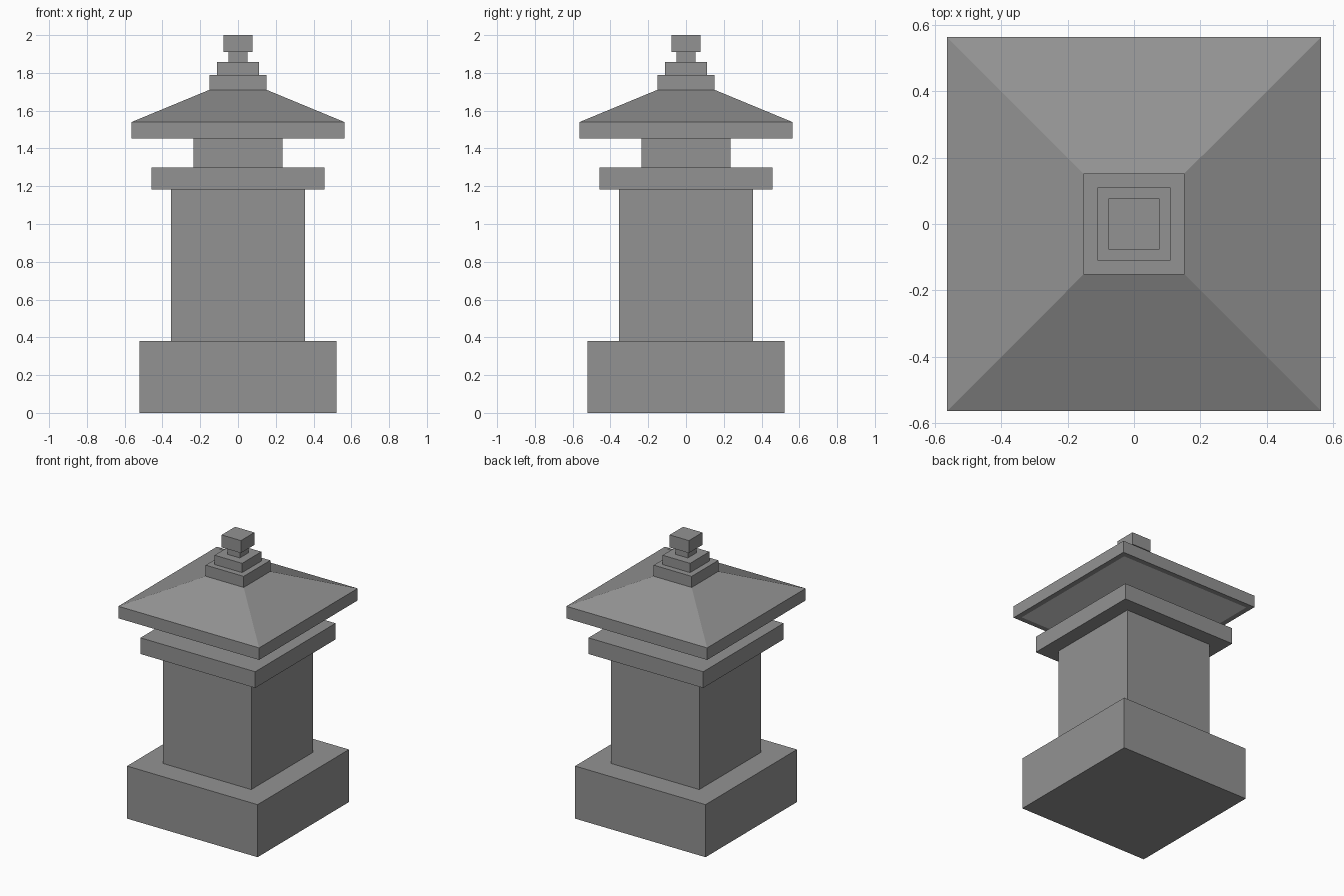
import bpy
import bmesh

cube = bpy.data.objects.get("Cube")
if cube:
    bpy.data.objects.remove(cube, do_unlink=True)


def make_material(name, value):
    mat = bpy.data.materials.new(name)
    mat.use_nodes = True
    colour = (value, value, value, 1.0)
    mat.diffuse_color = colour
    shader = mat.node_tree.nodes["Principled BSDF"]
    shader.inputs["Base Color"].default_value = colour
    shader.inputs["Roughness"].default_value = 0.9
    return mat


stone = make_material("grey_stone", 0.29)
pale = make_material("pale_soffit", 0.71)


def square_loft(name, profile, bottom_material=stone):
    """Join square rings given as (half width, height) and cap both ends."""
    bm = bmesh.new()
    rings = [[bm.verts.new((sx * h, sy * h, z))
              for sx, sy in ((-1, -1), (1, -1), (1, 1), (-1, 1))]
             for h, z in profile]
    for low, high in zip(rings, rings[1:]):
        for i in range(4):
            j = (i + 1) % 4
            bm.faces.new((low[i], low[j], high[j], high[i]))
    bm.faces.new(rings[-1])
    bottom = bm.faces.new(rings[0][::-1])
    mesh = bpy.data.meshes.new(name)
    mesh.materials.append(stone)
    if bottom_material != stone:
        mesh.materials.append(bottom_material)
        bottom.material_index = 1
    bm.to_mesh(mesh)
    bm.free()
    obj = bpy.data.objects.new(name, mesh)
    bpy.context.scene.collection.objects.link(obj)


# Square blocks: name, half width, bottom, top
blocks = [
    ("base", 0.522, 0.0, 0.38),
    ("pillar", 0.354, 0.38, 1.183),
    ("slab", 0.459, 1.183, 1.30),
    ("neck", 0.236, 1.30, 1.453),
    ("finial_lower_step", 0.152, 1.71, 1.79),
    ("finial_upper_step", 0.11, 1.79, 1.857),
    ("finial_stem", 0.05, 1.857, 1.91),
    ("finial_cap", 0.077, 1.91, 2.0),
]
for name, half, bottom, top in blocks:
    square_loft(name, [(half, bottom), (half, top)])

# Hipped roof with an eave band and a pale soffit inset in its underside
square_loft("roof", [
    (0.525, 1.453), (0.563, 1.453), (0.563, 1.54), (0.152, 1.71),
], bottom_material=pale)
